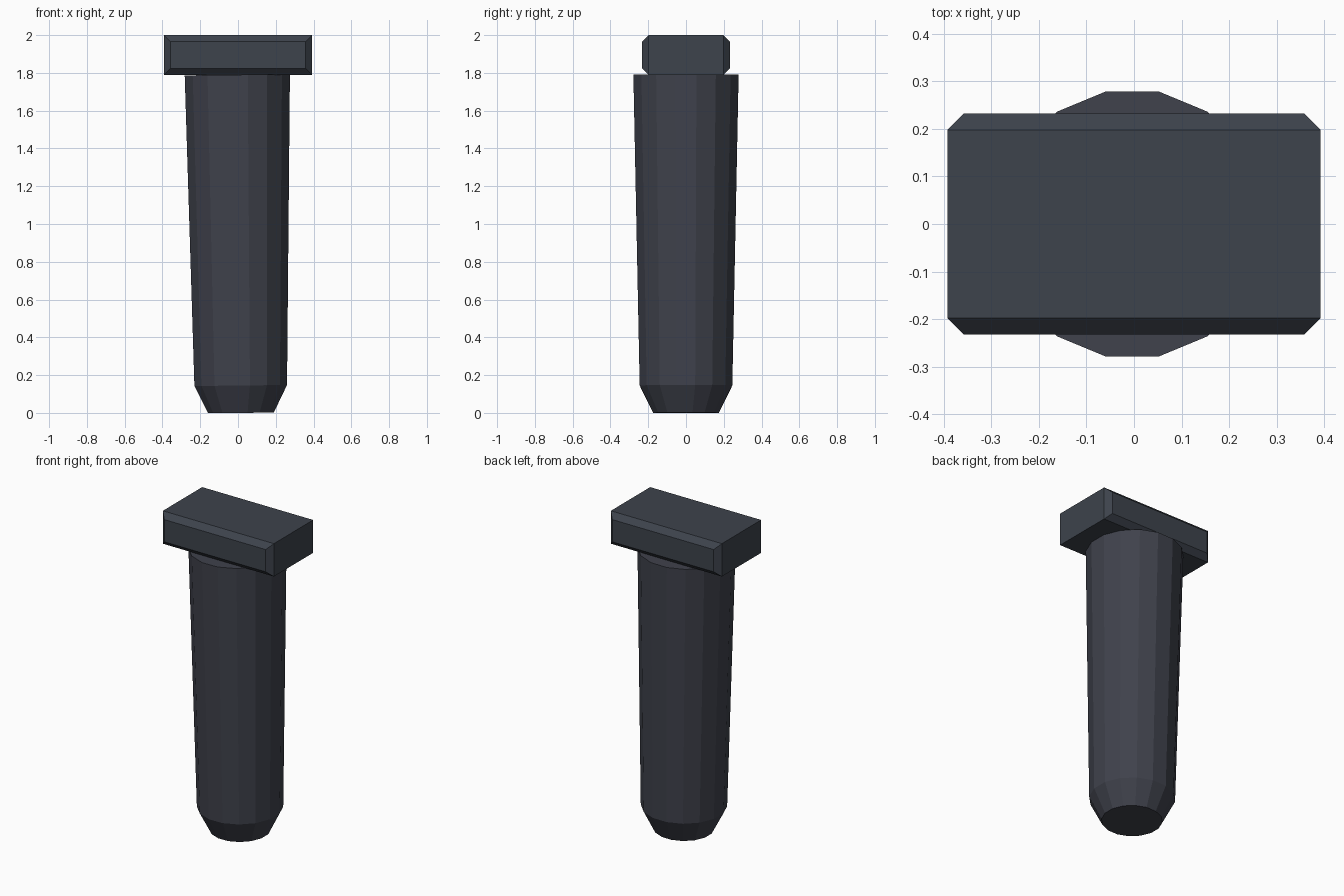
import bpy, bmesh, math
from mathutils import Matrix

default = bpy.data.objects.get("Cube")
if default:
    bpy.data.objects.remove(default, do_unlink=True)


def material(name, colour):
    mat = bpy.data.materials.new(name)
    mat.use_nodes = True
    mat.diffuse_color = (*colour, 1)
    mat.node_tree.nodes["Principled BSDF"].inputs["Base Color"].default_value = (*colour, 1)
    return mat


def finish(bm, name, mat):
    bmesh.ops.recalc_face_normals(bm, faces=bm.faces)
    mesh = bpy.data.meshes.new(name)
    bm.to_mesh(mesh)
    bm.free()
    mesh.materials.append(mat)
    obj = bpy.data.objects.new(name, mesh)
    bpy.context.collection.objects.link(obj)
    return obj


def loft(bm, rings):
    """Join equal-sized rings of points into a closed solid."""
    loops = [[bm.verts.new(p) for p in ring] for ring in rings]
    n = len(loops[0])
    for a, b in zip(loops, loops[1:]):
        for i in range(n):
            j = (i + 1) % n
            bm.faces.new((a[i], a[j], b[j], b[i]))
    bm.faces.new(loops[0])
    bm.faces.new(loops[-1])


slate = material("slate grey", (0.047, 0.056, 0.072))
iron = material("iron grey", (0.050, 0.054, 0.072))

# Tapered sixteen-sided shaft with a narrowed foot, leaning very slightly
SIDES = 16
profile = [(0.177, 0.0), (0.25, 0.145), (0.284, 1.79)]
bm = bmesh.new()
loft(bm, [[(r * math.cos((i + 0.5) * math.tau / SIDES),
            r * math.sin((i + 0.5) * math.tau / SIDES), z) for i in range(SIDES)]
          for r, z in profile])
lean = Matrix.Translation((0.016, 0, 0)) @ Matrix.Rotation(-0.011, 4, 'Y')
bmesh.ops.transform(bm, matrix=lean, verts=bm.verts)
finish(bm, "shaft", iron)

# Rectangular cap, chamfered around its front and back faces
HALF_X, LOW, HIGH, INSET = 0.392, 1.79, 2.0, 0.034
bm = bmesh.new()
rings = []
for y, d in ((-0.232, INSET), (-0.198, 0), (0.198, 0), (0.232, INSET)):
    x = HALF_X - d
    rings.append([(-x, y, LOW + d), (x, y, LOW + d), (x, y, HIGH - d), (-x, y, HIGH - d)])
loft(bm, rings)
finish(bm, "cap", slate)
